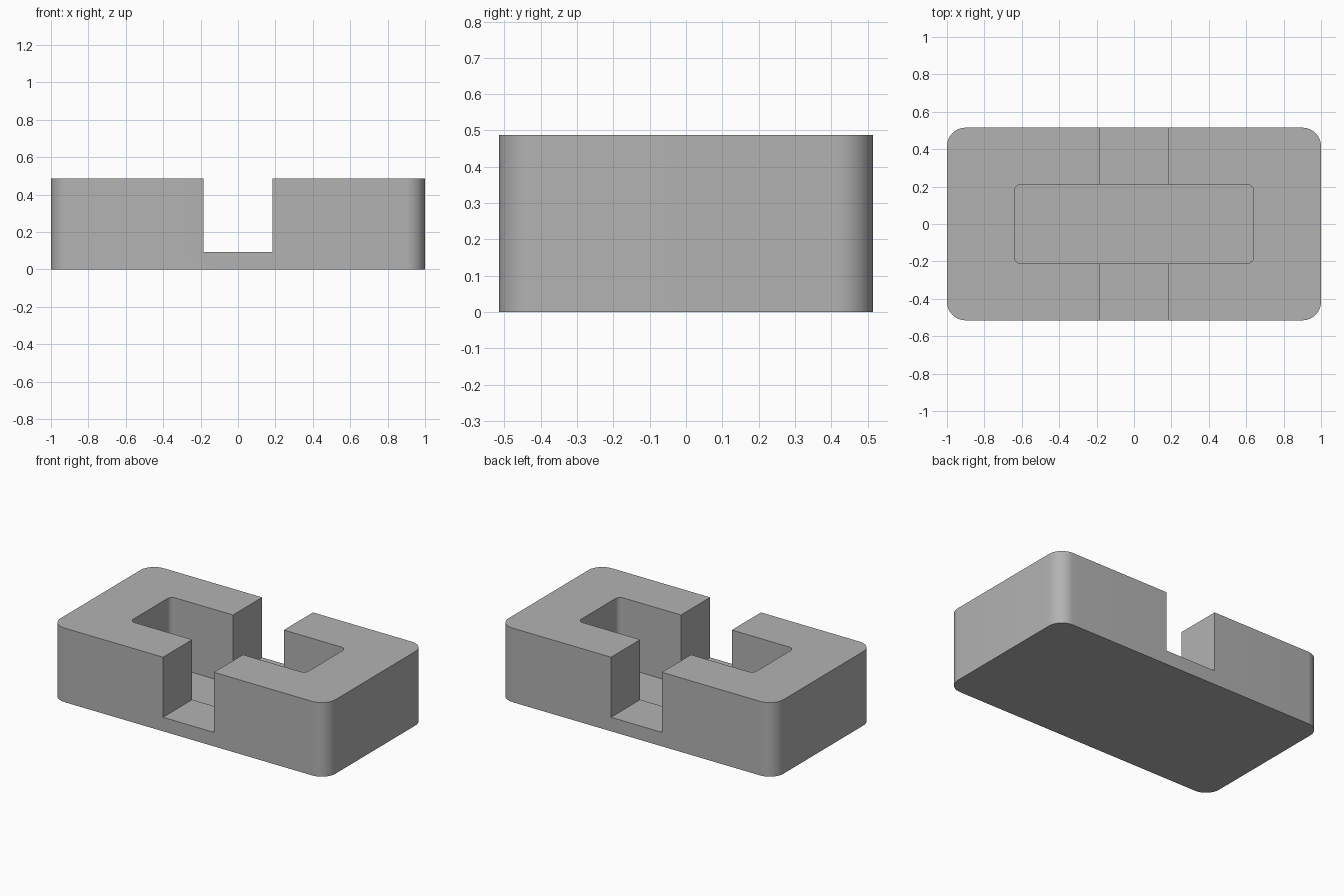
import bpy, bmesh
from math import cos, sin, pi, radians

cube = bpy.data.objects.get("Cube")
if cube:
    bpy.data.objects.remove(cube, do_unlink=True)

# Single plain grey material
GREY = (0.45, 0.45, 0.45, 1)
grey = bpy.data.materials.new("plain grey")
grey.use_nodes = True
grey.diffuse_color = GREY
grey.node_tree.nodes["Principled BSDF"].inputs["Base Color"].default_value = GREY


def rounded_block(name, half_x, half_y, z0, z1, radius=0, steps=12):
    """Upright prism with a rounded rectangular outline."""
    outline = []
    for i, (sx, sy) in enumerate([(1, 1), (-1, 1), (-1, -1), (1, -1)]):
        cx, cy = sx * (half_x - radius), sy * (half_y - radius)
        for k in range(steps + 1 if radius else 1):
            a = (i + k / steps) * pi / 2
            outline.append((cx + radius * cos(a), cy + radius * sin(a), z0))
    bm = bmesh.new()
    face = bm.faces.new([bm.verts.new(p) for p in outline])
    top = bmesh.ops.extrude_face_region(bm, geom=[face])["geom"]
    moved = [v for v in top if isinstance(v, bmesh.types.BMVert)]
    bmesh.ops.translate(bm, verts=moved, vec=(0, 0, z1 - z0))
    bmesh.ops.recalc_face_normals(bm, faces=bm.faces)
    mesh = bpy.data.meshes.new(name)
    bm.to_mesh(mesh)
    bm.free()
    mesh.materials.append(grey)
    obj = bpy.data.objects.new(name, mesh)
    bpy.context.collection.objects.link(obj)
    return obj


# Main body, with a long pocket and a cross slot cut from above
body = rounded_block("body", 1.0, 0.515, 0, 0.487, radius=0.1)
cutters = [
    rounded_block("pocket_cutter", 0.638, 0.212, 0.03, 0.7, radius=0.035, steps=8),
    rounded_block("slot_cutter", 0.185, 0.7, 0.092, 0.8),
]

bpy.ops.object.select_all(action="DESELECT")
body.select_set(True)
bpy.context.view_layer.objects.active = body
for cutter in cutters:
    cutter.hide_render = True
    cut = body.modifiers.new(cutter.name, "BOOLEAN")
    cut.operation = "DIFFERENCE"
    cut.solver = "EXACT"
    cut.object = cutter
    bpy.ops.object.modifier_apply(modifier=cut.name)
for cutter in cutters:
    bpy.data.objects.remove(cutter, do_unlink=True)

# Smooth rounded corners, crisp edges
bpy.ops.object.shade_smooth_by_angle(angle=radians(30))
